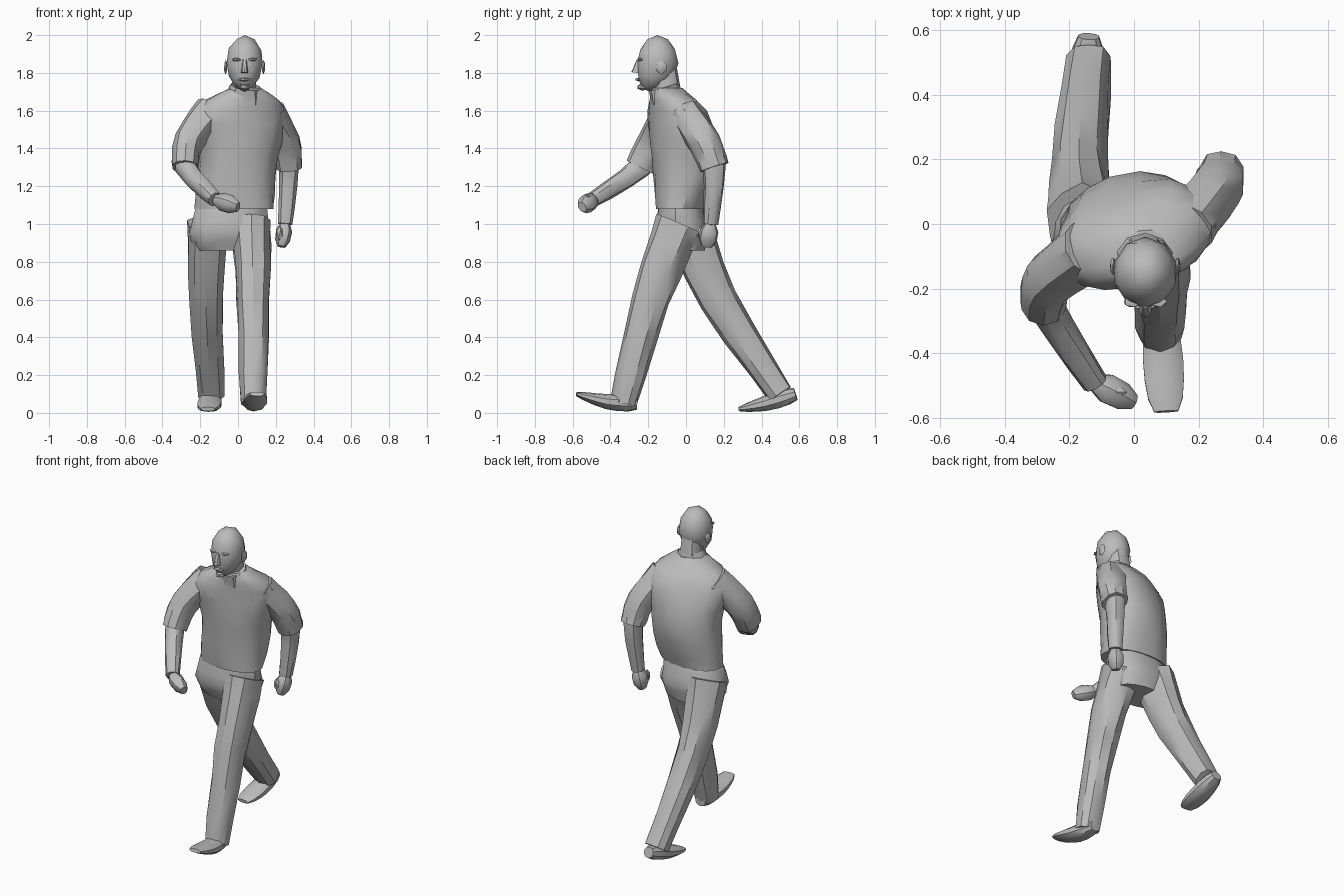
import bpy, bmesh, math, random
from mathutils import Vector, Matrix

random.seed(4)
cube = bpy.data.objects.get("Cube")
if cube:
    bpy.data.objects.remove(cube, do_unlink=True)

# one plain grey for the whole figure
grey = bpy.data.materials.new("plain_grey")
grey.use_nodes = True
grey.diffuse_color = (.5, .5, .5, 1)
grey.node_tree.nodes["Principled BSDF"].inputs["Base Color"].default_value = grey.diffuse_color


def finish(name, bm):
    """Turn a bmesh into a smooth-shaded object with crisp creases."""
    bmesh.ops.recalc_face_normals(bm, faces=bm.faces)
    mesh = bpy.data.meshes.new(name)
    bm.to_mesh(mesh)
    bm.free()
    mesh.materials.append(grey)
    part = bpy.data.objects.new(name, mesh)
    bpy.context.collection.objects.link(part)
    bpy.ops.object.select_all(action='DESELECT')
    part.select_set(True)
    bpy.context.view_layer.objects.active = part
    bpy.ops.object.shade_smooth_by_angle(angle=math.radians(35))


def smooth_path(keys, steps=3):
    """Flowing curve through the keys, whatever they hold."""
    keys = [Vector(key) for key in keys]
    keys = [keys[0]] + keys + [keys[-1]]
    path = []
    for a, b, c, d in zip(keys, keys[1:], keys[2:], keys[3:]):
        for step in range(steps):
            t = step / steps
            curve = b * 2 + (c - a) * t
            curve += (a * 2 - b * 5 + c * 4 - d) * t ** 2
            curve += (b * 3 - a - c * 3 + d) * t ** 3
            path.append(curve / 2)
    return path + [keys[-1]]


def ellipse(centre, across, deep, sides, crumple):
    """Slightly boxy ring of points, with random cloth folds."""
    points = []
    for k in range(sides):
        angle = math.tau * (k + .5) / sides
        c, s = math.cos(angle), math.sin(angle)
        fold = random.uniform(1 - crumple, 1 + crumple)
        offset = across * math.copysign(abs(c) ** .9, c) + deep * math.copysign(abs(s) ** .9, s)
        points.append(centre + offset * fold)
    return points


def skin(name, rings, crumple):
    """Bridge neighbouring rings and close both ends."""
    bm = bmesh.new()
    loops = [[bm.verts.new(point) for point in ring] for ring in rings]
    for low, high in zip(loops, loops[1:]):
        for k in range(len(low)):
            bm.faces.new((low[k - 1], low[k], high[k], high[k - 1]))
    bm.faces.new(loops[0])
    bm.faces.new(loops[-1])
    if crumple:
        bmesh.ops.triangulate(bm, faces=[f for f in bm.faces if len(f.verts) == 4])
    finish(name, bm)


def stack(name, keys, crumple=.03):
    """Level rings from keys of x, y, z, half width, half depth, turn."""
    rings = []
    for key in smooth_path(keys):
        turn = Matrix.Rotation(math.radians(key[5]), 3, 'Z')
        across, deep = turn @ Vector((key[3], 0, 0)), turn @ Vector((0, key[4], 0))
        rings.append(ellipse(Vector(key[:3]), across, deep, 16, crumple))
    skin(name, rings, crumple)


def tube(name, joints, start, end, crumple=0, rounded=False):
    """Limb along joints, its half width and depth going from start to end."""
    path = smooth_path(joints)
    last = len(path) - 1
    rings = []
    for i, centre in enumerate(path):
        t = i / last
        ahead = (path[min(i + 1, last)] - path[max(i - 1, 0)]).normalized()
        across = Vector((1, 0, 0))
        across = (across - ahead * across.dot(ahead)).normalized()
        size = Vector(start).lerp(Vector(end), t)
        if rounded:
            size *= math.sqrt(math.sin(math.pi * (.1 + .8 * t)))
        rings.append(ellipse(centre, across * size.x, ahead.cross(across) * size.y, 10, crumple))
    skin(name, rings, crumple)


def lump(name, centre, size):
    """Small low-poly ellipsoid."""
    bm = bmesh.new()
    bmesh.ops.create_icosphere(bm, subdivisions=1, radius=1)
    bmesh.ops.scale(bm, vec=size, verts=bm.verts)
    bmesh.ops.translate(bm, vec=centre, verts=bm.verts)
    finish(name, bm)


# shirt, twisting from the hips up to the shoulders
stack("shirt", [
    (-.02, -.03, 1.08, .21, .13, -5),
    (0, -.01, 1.35, .21, .17, 10),
    (.01, -.05, 1.6, .25, .14, 18),
    (.04, -.1, 1.72, .08, .08, 5)])
tube("collar", [(.03, -.1, 1.66), (.04, -.12, 1.73)], (.1, .09), (.08, .08), .03)

# trousers
stack("trouser_seat", [
    (-.03, -.03, 1.12, .18, .11, 0),
    (-.05, -.02, .96, .21, .14, 0),
    (-.05, -.01, .86, .17, .11, 0)])
legs = {
    "left": [(.07, -.03, 1), (.08, -.19, .6), (.08, -.33, .05)],
    "right": [(-.16, 0, 1), (-.17, .17, .6), (-.14, .5, .1)]}
for side, joints in legs.items():
    tube(side + "_trouser_leg", joints, (.11, .13), (.07, .07), .06)

# shoes, the front toe raised and the rear heel raised
shoes = {
    "left": [(.08, -.26, .05), (.09, -.42, .06), (.1, -.58, .1)],
    "right": [(-.14, .58, .1), (-.15, .42, .05), (-.16, .28, .02)]}
for side, joints in shoes.items():
    tube(side + "_shoe", joints, (.06, .06), (.07, .02), rounded=True)

# arms, each running shoulder, upper arm, elbow, wrist, knuckles
arms = {
    "left": [(.16, -.01, 1.59), (.25, .1, 1.43), (.27, .15, 1.3), (.25, .13, 1), (.23, .11, .88)],
    "right": [(-.14, -.08, 1.6), (-.26, -.17, 1.44), (-.28, -.24, 1.3), (-.12, -.49, 1.13), (0, -.55, 1.09)]}
for side, joints in arms.items():
    tube(side + "_sleeve", joints[:3], (.09, .09), (.07, .08), .04)
    tube(side + "_forearm", joints[1:4], (.07, .08), (.04, .04), .04)
    tube(side + "_fist", joints[3:], (.05, .05), (.04, .05), rounded=True)
lump("left_thumb", (.22, .08, .95), (.02, .02, .04))
lump("right_thumb", (-.05, -.52, 1.14), (.03, .02, .02))

# neck, leaning forward into the skull
tube("neck", [(.03, -.09, 1.66), (.035, -.12, 1.83)], (.07, .07), (.06, .07))

# head: an ellipsoid with the jaw narrowed and pushed forward
bm = bmesh.new()
bmesh.ops.create_icosphere(bm, subdivisions=2, radius=1)
for vert in bm.verts:
    jaw = max(0, -vert.co.z)
    vert.co.x *= 1 - jaw * .15
    vert.co.y -= jaw ** 2 * .4
bmesh.ops.scale(bm, vec=(.1, .11, .15), verts=bm.verts)
bmesh.ops.translate(bm, vec=(.035, -.15, 1.85), verts=bm.verts)
finish("head", bm)

# facial features
tube("nose", [(.035, -.25, 1.87), (.035, -.26, 1.8)], (.01, .01), (.02, .03))
lump("mouth", (.035, -.25, 1.765), (.04, .02, .01))
lump("chin", (.035, -.23, 1.725), (.03, .03, .02))
for side, sign in (("left", 1), ("right", -1)):
    lump(side + "_brow", (.035 + sign * .04, -.24, 1.87), (.03, .02, .01))
    lump(side + "_ear", (.035 + sign * .1, -.13, 1.83), (.01, .03, .04))
